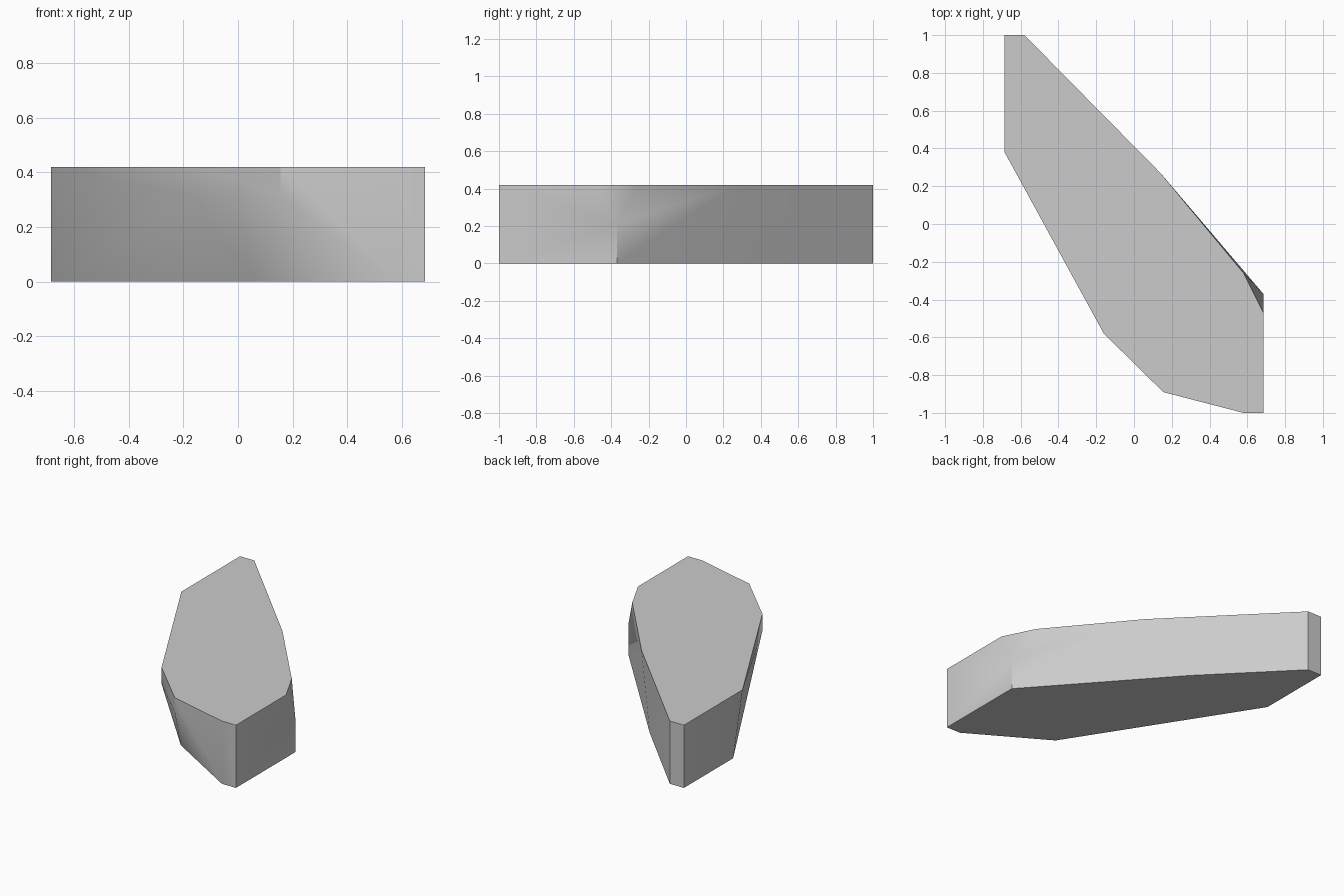
import bpy
import bmesh
import math

cube = bpy.data.objects.get("Cube")
if cube:
    bpy.data.objects.remove(cube, do_unlink=True)

HEIGHT = 0.42

# Stone grey
stone = bpy.data.materials.new("stone_grey")
stone.use_nodes = True
grey = (0.6, 0.6, 0.6, 1)
stone.diffuse_color = grey
stone.node_tree.nodes["Principled BSDF"].inputs["Base Color"].default_value = grey

# Outlines of the flat top and the flat base
top = [(-0.685, 1), (-0.58, 1), (0.14, 0.27), (0.58, -0.26), (0.685, -0.47),
       (0.685, -1), (0.58, -1), (0.155, -0.89), (-0.16, -0.58), (-0.685, 0.38)]
base = [(0.685, -1), (0.58, -1), (0.06, -0.69), (-0.685, 0.48),
        (-0.685, 1), (-0.58, 1), (-0.06, 0.47), (0.685, -0.37)]
# Corners where the upright sides start to slope
shoulders = [(0.685, -0.37, 0.21), (0.155, -0.89, 0.32), (-0.16, -0.58, 0.31)]

points = [(x, y, HEIGHT) for x, y in top] + [(x, y, 0) for x, y in base] + shoulders

# Wrap the corners into one faceted slab
bm = bmesh.new()
for p in points:
    bm.verts.new(p)
hull = bmesh.ops.convex_hull(bm, input=bm.verts)
loose = set(hull["geom_interior"]) | set(hull["geom_unused"])
bmesh.ops.delete(bm, geom=[g for g in loose if isinstance(g, bmesh.types.BMVert)], context="VERTS")
bmesh.ops.dissolve_limit(bm, angle_limit=math.radians(1), verts=bm.verts, edges=bm.edges)
bmesh.ops.recalc_face_normals(bm, faces=bm.faces)
mesh = bpy.data.meshes.new("stone_slab")
bm.to_mesh(mesh)
bm.free()
mesh.materials.append(stone)
slab = bpy.data.objects.new("stone_slab", mesh)
bpy.context.collection.objects.link(slab)

# Smooth the gentle side creases, keep the hard edges
bpy.ops.object.select_all(action="DESELECT")
slab.select_set(True)
bpy.context.view_layer.objects.active = slab
bpy.ops.object.shade_smooth_by_angle(angle=math.radians(30))
